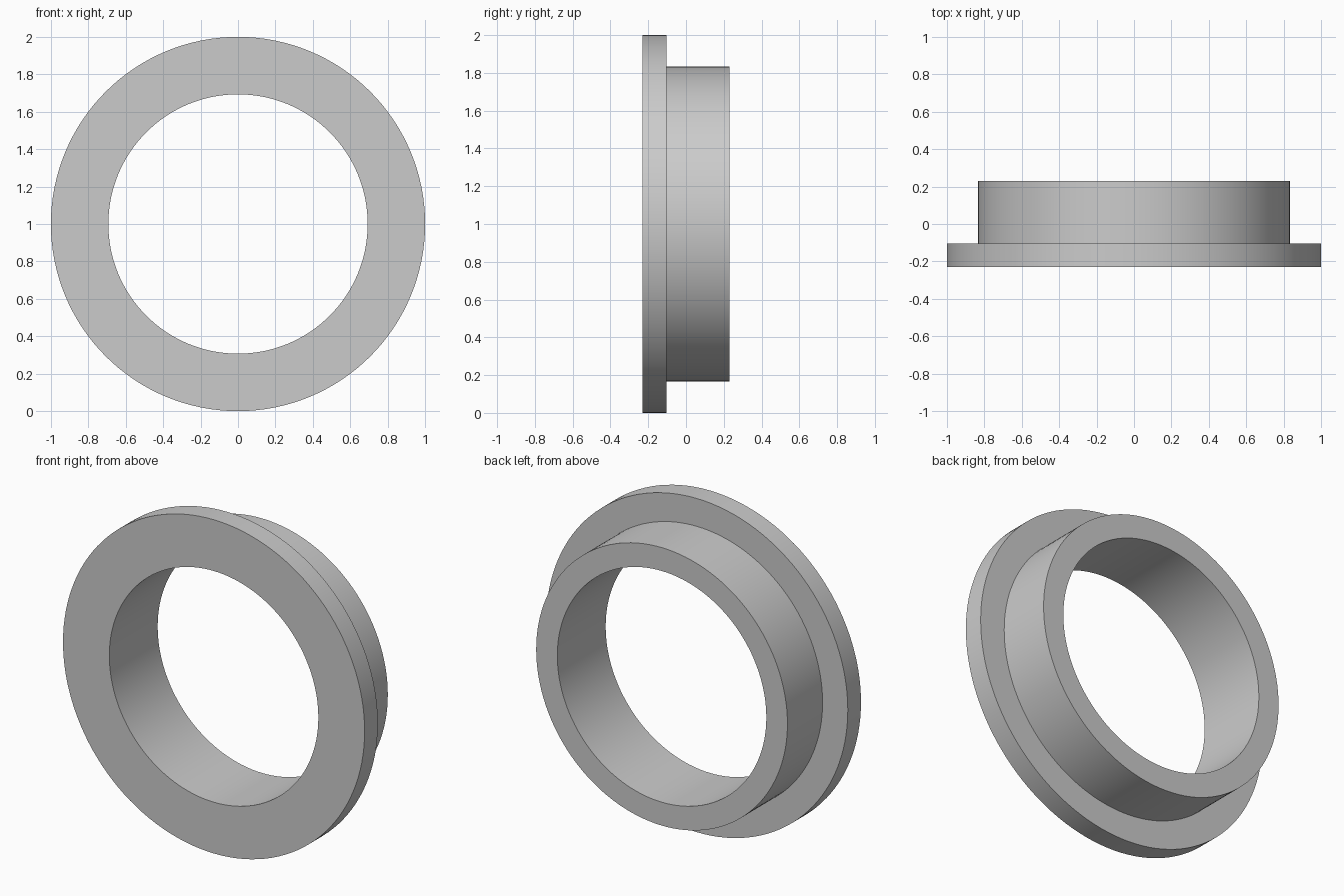
import bpy
import bmesh
import math
from mathutils import Matrix, Vector

cube = bpy.data.objects.get("Cube")
if cube:
    bpy.data.objects.remove(cube, do_unlink=True)

# Plain grey material
grey = bpy.data.materials.new("plain_grey")
grey.use_nodes = True
color = (0.6, 0.6, 0.6, 1.0)
grey.diffuse_color = color
grey.node_tree.nodes["Principled BSDF"].inputs["Base Color"].default_value = color

SEGMENTS = 128
BORE, SLEEVE, FLANGE = 0.693, 0.833, 1.0
FRONT, STEP, BACK = -0.229, -0.104, 0.229

# Stepped cross-section as (radius, y), revolved about the y axis
profile = [(BORE, FRONT), (FLANGE, FRONT), (FLANGE, STEP),
           (SLEEVE, STEP), (SLEEVE, BACK), (BORE, BACK)]

bm = bmesh.new()
rings = []
for i in range(SEGMENTS):
    turn = Matrix.Rotation(math.tau * i / SEGMENTS, 3, 'Y')
    rings.append([bm.verts.new(turn @ Vector((r, y, 0))) for r, y in profile])
for i, ring in enumerate(rings):
    following = rings[(i + 1) % SEGMENTS]
    for j in range(len(profile)):
        k = (j + 1) % len(profile)
        bm.faces.new((ring[j], ring[k], following[k], following[j]))
bmesh.ops.translate(bm, verts=bm.verts, vec=(0, 0, FLANGE))
bmesh.ops.recalc_face_normals(bm, faces=bm.faces)

mesh = bpy.data.meshes.new("flanged_bushing")
bm.to_mesh(mesh)
bm.free()
mesh.materials.append(grey)

# Flanged bushing, smooth around and sharp at the rims
bushing = bpy.data.objects.new("flanged_bushing", mesh)
bpy.context.collection.objects.link(bushing)
bpy.ops.object.select_all(action='DESELECT')
bushing.select_set(True)
bpy.context.view_layer.objects.active = bushing
bpy.ops.object.shade_smooth_by_angle(angle=math.radians(30))
